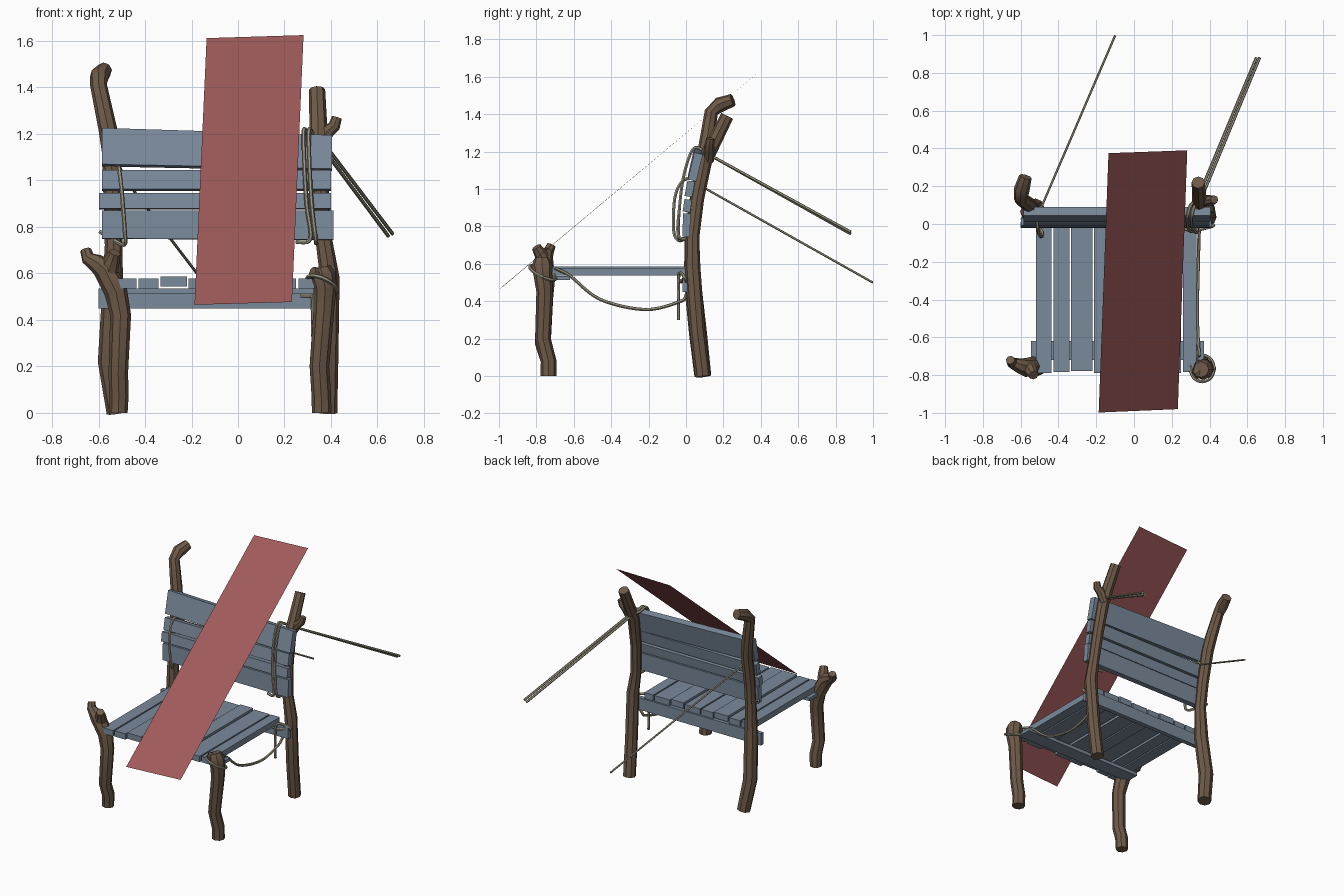
import bpy, bmesh, math
from mathutils import Vector

if "Cube" in bpy.data.objects:
    bpy.data.objects.remove(bpy.data.objects["Cube"])


def material(name, srgb):
    m = bpy.data.materials.new(name)
    m.diffuse_color = [(c / 255 / 12.92 if c < 11 else ((c / 255 + .055) / 1.055) ** 2.4) for c in srgb] + [1]
    m.use_nodes = True
    m.node_tree.nodes["Principled BSDF"].inputs["Base Color"].default_value = m.diffuse_color
    return m


BARK = material("bark brown", (110, 90, 72))
PAINT = material("slate blue paint", (122, 138, 155))
CORD = material("hemp cord", (160, 154, 134))
CLOTH = material("red cloth", (160, 90, 90))


def finish(name, bm, mat, smooth=False):
    bmesh.ops.recalc_face_normals(bm, faces=bm.faces)
    me = bpy.data.meshes.new(name)
    bm.to_mesh(me)
    bm.free()
    me.materials.append(mat)
    ob = bpy.data.objects.new(name, me)
    bpy.context.collection.objects.link(ob)
    if smooth:
        bpy.ops.object.select_all(action='DESELECT')
        ob.select_set(True)
        bpy.context.view_layer.objects.active = ob
        bpy.ops.object.shade_smooth_by_angle(angle=math.radians(40))
    return ob


def spline(pts, steps):
    """Catmull-Rom curve through the points."""
    p = [pts[0]] + pts + [pts[-1]]
    out = []
    for a, b, c, d in zip(p, p[1:], p[2:], p[3:]):
        for i in range(steps):
            t = i / steps
            out.append(.5 * (2 * b + (c - a) * t + (2 * a - 5 * b + 4 * c - d) * t ** 2
                             + (3 * b - a - 3 * c + d) * t ** 3))
    return out + [pts[-1]]


def add_tube(bm, pts, radii, sides):
    """Sweep a polygon along a path, with capped ends."""
    n = len(pts)
    tans = [(pts[min(i + 1, n - 1)] - pts[max(i - 1, 0)]).normalized() for i in range(n)]
    u = tans[0].orthogonal().normalized()
    rings = []
    for p, t, r in zip(pts, tans, radii):
        u = (u - t * u.dot(t)).normalized()
        v = t.cross(u)
        rings.append([bm.verts.new(p + r * (u * math.cos(a) + v * math.sin(a)))
                      for a in (2 * math.pi * k / sides for k in range(sides))])
    for a, b in zip(rings, rings[1:]):
        for k in range(sides):
            bm.faces.new((a[k], a[k - 1], b[k - 1], b[k]))
    bm.faces.new(rings[0])
    bm.faces.new(rings[-1][::-1])


def limb(name, *paths):
    """Trunk and branches: each path is a list of (x, y, z, radius)."""
    bm = bmesh.new()
    for path in paths:
        add_tube(bm, [Vector(q[:3]) for q in path], [q[3] for q in path], 8)
    finish(name, bm, BARK, True)


def rope(name, pts, r=.009, steps=6):
    bm = bmesh.new()
    path = spline([Vector(p) for p in pts], steps)
    add_tube(bm, path, [r] * len(path), 6)
    finish(name, bm, CORD, True)


def board(name, x0, x1, left, right, y_bot, y_top, thick):
    """Plank: left/right are (bottom, top) heights, y_* the front face."""
    bm = bmesh.new()
    lean = (y_top - y_bot) / (left[1] - left[0])
    loops = []
    for x, (zb, zt) in ((x0, left), (x1, right)):
        loops.append([bm.verts.new(c) for c in (
            (x, y_bot, zb), (x, y_bot + thick, zb - lean * thick),
            (x, y_top + thick, zt - lean * thick), (x, y_top, zt))])
    a, b = loops
    for k in range(4):
        bm.faces.new((a[k], a[k - 1], b[k - 1], b[k]))
    bm.faces.new(a)
    bm.faces.new(b[::-1])
    finish(name, bm, PAINT)


# Branch legs
limb("back_leg_left",
     [(-.52, .09, 0, .045), (-.555, .065, .22, .048), (-.54, .035, .5, .046), (-.535, .03, .72, .038),
      (-.54, .05, .9, .038), (-.545, .09, 1.12, .04), (-.56, .105, 1.22, .04),
      (-.6, .135, 1.41, .036), (-.595, .18, 1.45, .042), (-.575, .25, 1.475, .034)])
limb("back_leg_right",
     [(.385, .09, 0, .042), (.39, .06, .25, .042), (.395, .035, .58, .042), (.37, .035, .74, .036),
      (.355, .06, .95, .037), (.345, .1, 1.15, .04), (.345, .15, 1.25, .038), (.34, .22, 1.39, .035)],
     [(.35, .12, 1.15, .03), (.385, .125, 1.21, .03), (.415, .125, 1.235, .026), (.425, .13, 1.27, .022)])
limb("front_leg_left",
     [(-.515, -.735, 0, .04), (-.512, -.735, .08, .042), (-.515, -.765, .17, .042), (-.505, -.755, .42, .045),
      (-.525, -.75, .52, .05), (-.575, -.76, .62, .05), (-.61, -.75, .645, .04), (-.645, -.735, .665, .03),
      (-.655, -.72, .7, .024)],
     [(-.56, -.76, .6, .045), (-.545, -.775, .65, .036), (-.53, -.8, .69, .026)])
limb("front_leg_right",
     [(.36, -.735, 0, .042), (.358, -.735, .08, .042), (.35, -.765, .2, .042), (.37, -.755, .45, .045),
      (.375, -.765, .54, .05), (.365, -.77, .59, .056), (.355, -.77, .625, .042)],
     [(.365, -.77, .57, .04), (.335, -.79, .6, .03), (.32, -.8, .605, .024)])

# Seat slats
slats = [(-.52, -.437), (-.427, -.342), (-.333, -.22), (-.213, -.12),
         (-.11, .01), (.02, .12), (.13, .25), (.26, .33)]
for i, (x0, x1) in enumerate(slats):
    lift = .008 if i in (2, 5) else 0
    bm = bmesh.new()
    bmesh.ops.create_cube(bm, size=1)
    y0 = -.79 + .006 * (i % 3)
    for v in bm.verts:
        v.co = ((x0 + x1) / 2 + v.co.x * (x1 - x0), y0 / 2 - v.co.y * y0, .557 + lift + v.co.z * .042)
    finish("seat_slat", bm, PAINT)

# Rails under the seat
board("front_seat_rail", -.545, .37, (.512, .535), (.512, .535), -.72, -.72, .1)
board("back_seat_rail", -.6, .41, (.45, .535), (.45, .535), -.02, -.02, .03)

# Backrest boards
board("backrest_board_top", -.585, .405, (1.07, 1.226), (1.05, 1.195), .01, .045, .045)
board("backrest_board_upper", -.585, .4, (.963, 1.045), (.963, 1.045), -.008, .008, .04)
board("backrest_board_middle", -.597, .4, (.88, .946), (.88, .946), -.018, -.008, .04)
board("backrest_board_lower", -.585, .41, (.75, .87), (.745, .87), -.02, -.015, .04)

# Red cloth sheet
bm = bmesh.new()
bm.faces.new([bm.verts.new(c) for c in (
    (-.187, -.998, .465), (.232, -.98, .477), (.282, .39, 1.625), (-.135, .375, 1.612))])
finish("cloth_sheet", bm, CLOTH)

# Straight guy ropes
rope("guy_rope_left", [(-.49, .09, 1.01), (-.1, .998, .5)], .006, 1)
rope("guy_rope_right", [(.33, .12, 1.185), (.647, .88, .76)], .008, 1)
rope("guy_rope_right", [(.35, .12, 1.185), (.665, .88, .77)], .008, 1)

# Rope loops over the backrest
rope("backrest_loop_left", [(-.49, .09, 1.01), (-.51, .04, 1.055), (-.51, -.02, 1.04), (-.5, -.06, .95),
                            (-.487, -.066, .78), (-.488, -.04, .725), (-.53, .0, .74), (-.595, .03, .78)])
for dx, end in ((0, (.25, -.02, .735)), (.022, (.335, .03, .73))):
    rope("backrest_loop_right", [(.33 + dx, .12, 1.185), (.3 + dx, .1, 1.2), (.283 + dx, .04, 1.215),
                                 (.285 + dx, -.01, 1.08), (.295 + dx, -.035, .9),
                                 (.312 + dx, -.04, .75), end])

# Hanging seat rope, tied to front and back legs
rope("seat_rope", [(.345, -.7, .575), (.34, -.62, .535), (.335, -.46, .41), (.34, -.22, .355),
                   (.345, -.04, .395), (.35, .0, .43), (.4, .0, .5), (.42, -.01, .53),
                   (.35, -.03, .55), (.325, -.04, .52), (.322, -.04, .4), (.325, -.04, .3)])
rope("seat_rope_end", [(.27, -.02, .505), (.34, -.03, .505), (.4, -.01, .52)])
ring = [(.362 + .064 * math.cos(a), -.765 + .07 * math.sin(a), .552 - .025 * math.cos(a) - .03 * math.sin(a))
        for a in (math.tau * k / 8 for k in range(9))]
rope("front_leg_knot", ring, .009, 3)
